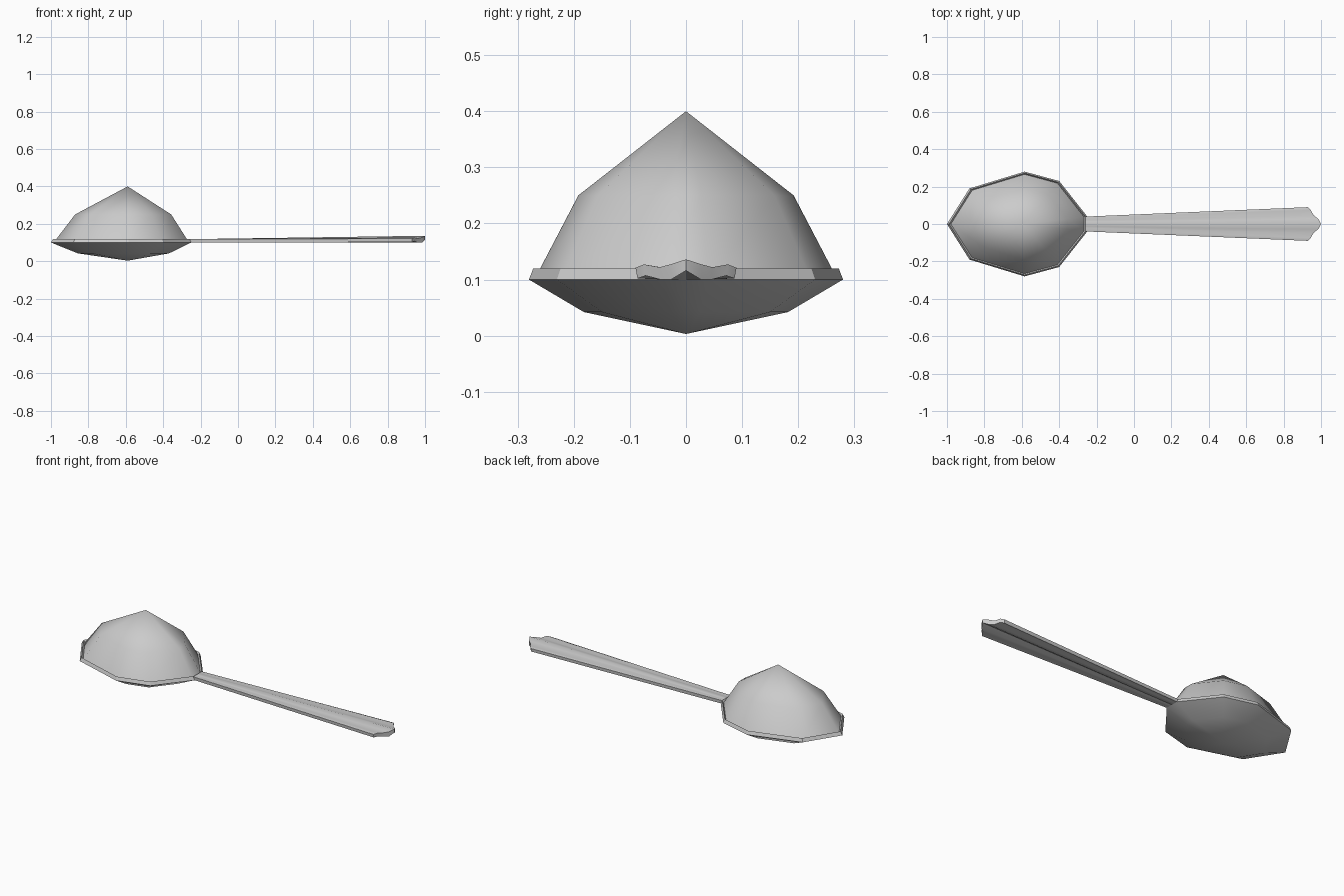
import bpy, bmesh, math

cube = bpy.data.objects.get("Cube")
if cube:
    bpy.data.objects.remove(cube, do_unlink=True)

metal = bpy.data.materials.new("light_grey")
metal.use_nodes = True
GREY = (0.6, 0.6, 0.6, 1)
metal.diffuse_color = GREY
metal.node_tree.nodes["Principled BSDF"].inputs["Base Color"].default_value = GREY

CX = -0.59                                   # centre of the bowl
HALF = [(-0.25, 0.04), (-0.40, 0.23), (-0.585, 0.28), (-0.88, 0.19)]
OUTLINE = HALF + [(-1.0, 0.0)] + [(x, -y) for x, y in reversed(HALF)]


def finish(name, bm, angle):
    bmesh.ops.recalc_face_normals(bm, faces=bm.faces)
    mesh = bpy.data.meshes.new(name)
    bm.to_mesh(mesh)
    bm.free()
    ob = bpy.data.objects.new(name, mesh)
    bpy.context.collection.objects.link(ob)
    mesh.materials.append(metal)
    bpy.ops.object.select_all(action='DESELECT')
    bpy.context.view_layer.objects.active = ob
    ob.select_set(True)
    bpy.ops.object.shade_smooth_by_angle(angle=math.radians(angle))
    return ob


def bridge(bm, a, b):
    n = len(a)
    for i in range(n):
        j = (i + 1) % n
        bm.faces.new((a[i], a[j], b[j], b[i]))


def bowl_shape(name, levels, apex=None, closed=False, angle=60):
    """Stack scaled copies of the bowl outline; levels are (scale, z)."""
    bm = bmesh.new()
    rings = [[bm.verts.new((CX + (x - CX) * s, y * s, z)) for x, y in OUTLINE]
             for s, z in levels]
    for a, b in zip(rings, rings[1:]):
        bridge(bm, a, b)
    if closed:
        bridge(bm, rings[-1], rings[0])
    if apex is not None:
        tip = bm.verts.new((CX, 0, apex))
        last = rings[-1]
        for i in range(len(last)):
            bm.faces.new((last[i], last[(i + 1) % len(last)], tip))
    return finish(name, bm, angle)


# Bowl underside, rim and the heaped contents
bowl = bowl_shape("bowl", [(1.0, 0.10), (0.65, 0.042)], apex=0.003)
rim = bowl_shape("rim", [(1.0, 0.10), (0.972, 0.12), (0.945, 0.107), (0.945, 0.10)],
                 closed=True, angle=20)
heap = bowl_shape("heap", [(0.965, 0.10), (0.685, 0.25)], apex=0.40, angle=80)

# Handle: fluted cross-section at the tip tapering to a plain neck
# (y, end x, top z, bottom z) from the centre line outwards
TIP = [(0.0, 1.0, 0.136, 0.116), (0.028, 0.985, 0.127, 0.100),
       (0.047, 0.96, 0.122, 0.100), (0.075, 0.945, 0.127, 0.107),
       (0.09, 0.93, 0.121, 0.102)]
TIP = [(-y, x, t, b) for y, x, t, b in reversed(TIP[1:])] + TIP
NECK_X, NECK_SCALE = -0.26, 0.44

bm = bmesh.new()
tip_top = [bm.verts.new((x, y, t)) for y, x, t, b in TIP]
tip_low = [bm.verts.new((x, y * 0.96, b)) for y, x, t, b in TIP]
neck_top = [bm.verts.new((NECK_X, y * NECK_SCALE, 0.118)) for y, x, t, b in TIP]
neck_low = [bm.verts.new((NECK_X, y * NECK_SCALE, 0.100)) for y, x, t, b in TIP]
bridge(bm, tip_top + tip_low[::-1], neck_top + neck_low[::-1])
for top, low in ((tip_top, tip_low), (neck_top, neck_low)):
    for i in range(len(top) - 1):
        bm.faces.new((top[i], top[i + 1], low[i + 1], low[i]))
handle = finish("handle", bm, 30)
